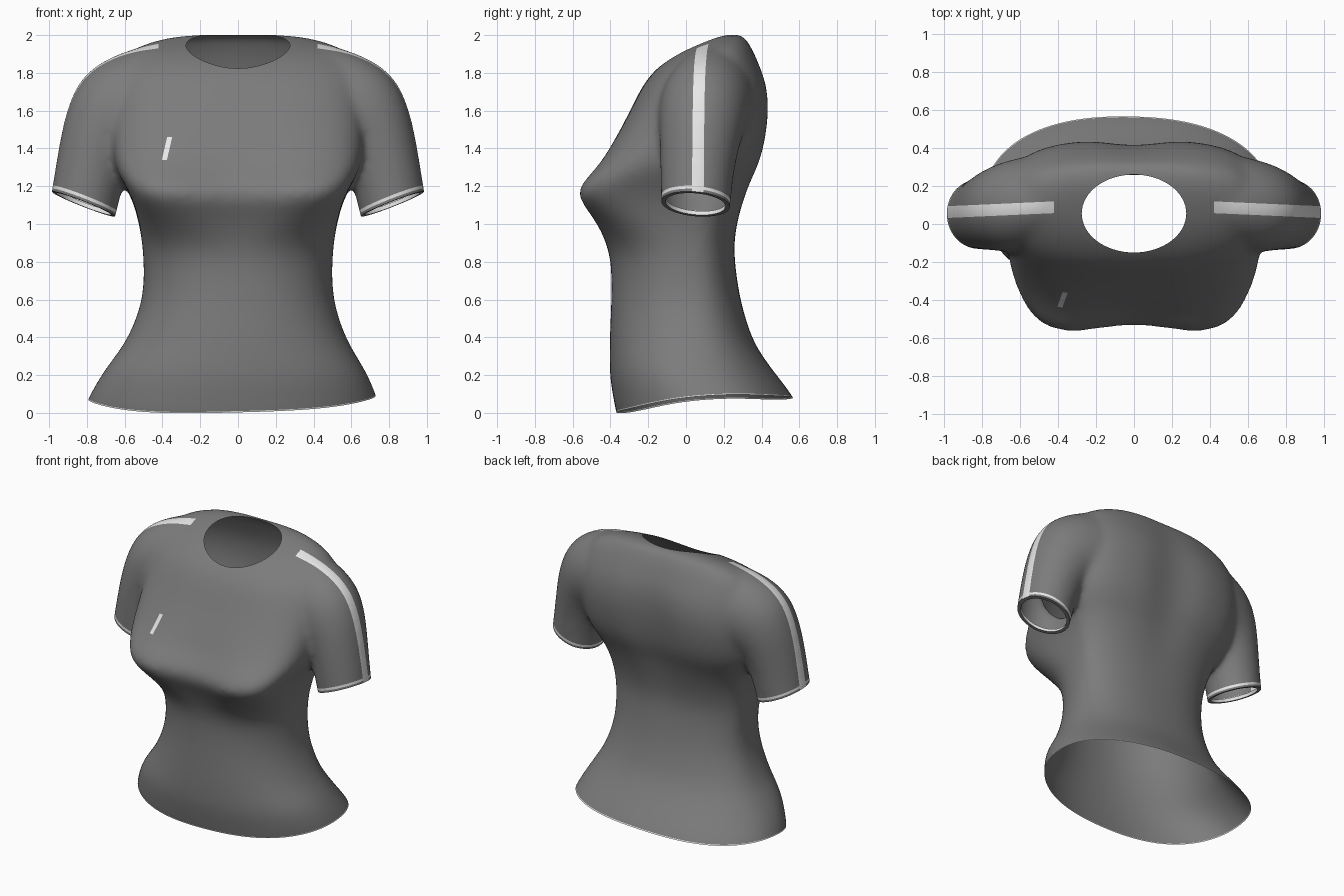
import bpy, bmesh, math
from mathutils import Vector

cube = bpy.data.objects.get("Cube")
if cube:
    bpy.data.objects.remove(cube, do_unlink=True)


def material(name, value):
    m = bpy.data.materials.new(name)
    m.use_nodes = True
    m.diffuse_color = (value, value, value, 1)
    m.node_tree.nodes["Principled BSDF"].inputs["Base Color"].default_value = (value, value, value, 1)
    return m


def make_object(name, bm):
    mesh = bpy.data.meshes.new(name)
    bm.to_mesh(mesh)
    bm.free()
    ob = bpy.data.objects.new(name, mesh)
    bpy.context.scene.collection.objects.link(ob)
    return ob


def loft(bm, rings):
    """Closed skin through a list of equal-length point rings."""
    loops = [[bm.verts.new(p) for p in ring] for ring in rings]
    n = len(loops[0])
    for a, b in zip(loops, loops[1:]):
        for i in range(n):
            j = (i + 1) % n
            bm.faces.new((a[i], a[j], b[j], b[i]))
    bm.faces.new(loops[0][::-1])
    bm.faces.new(loops[-1])


def power(v, n):
    return math.copysign(abs(v) ** (2 / n), v)


# Torso sections: height, half width, front, back
TORSO = [(-.1, .80, -.355, .66), (0, .778, -.37, .615), (.1, .745, -.39, .56), (.2, .70, -.405, .48),
         (.3, .64, -.405, .405), (.4, .575, -.405, .345), (.6, .50, -.395, .285), (.8, .50, -.395, .258),
         (.92, .51, -.435, .257), (1.05, .535, -.52, .287), (1.15, .57, -.595, .32), (1.22, .61, -.56, .347),
         (1.3, .655, -.48, .385), (1.4, .675, -.41, .42), (1.6, .68, -.295, .45), (1.75, .67, -.225, .432),
         (1.84, .645, -.14, .395), (1.91, .59, -.04, .365), (1.96, .48, .07, .335), (1.993, .34, .16, .315),
         (2.003, .2, .2, .285)]


def torso_ring(z, w, front, back, count=44):
    yc = max(.03, (front + back) / 2)
    bust = math.exp(-((z - 1.18) / .17) ** 2)
    upper = math.exp(-((z - 1.5) / .35) ** 2)
    ring = []
    for i in range(count):
        t = 2 * math.pi * i / count
        c, s = math.cos(t), math.sin(t)
        n = 2.2 + 2.7 * bust + upper if s < 0 else 2.3 + upper
        x = w * power(c, n)
        y = yc + power(s, n) * (back - yc if s > 0 else yc - front)
        if s < 0:
            y += .065 * bust * math.exp(-(x / .2) ** 2)
        else:
            y -= .045 * upper * s * math.exp(-(x / .12) ** 2)
        ring.append((x - .028 * max(0, 1 - z / .5), y, z))
    return ring


# Sleeve sections: outer x, z, inner x, z, front, back
SLEEVE = [(.30, 1.97, .28, 1.45, -.02, .35), (.50, 1.95, .36, 1.38, -.10, .37),
          (.70, 1.88, .44, 1.36, -.15, .358), (.84, 1.775, .51, 1.35, -.145, .327),
          (.912, 1.6, .56, 1.33, -.14, .295), (.952, 1.4, .60, 1.23, -.138, .26),
          (.988, 1.17, .65, 1.04, -.133, .233), (1.015, 1.0, .68, .87, -.133, .233)]


def sleeve_ring(side, ox, oz, ix, iz, front, back, count=32):
    ring = []
    for i in range(count):
        t = side * 2 * math.pi * i / count
        c, s = math.cos(t), math.sin(t)
        ring.append((side * ((ox + ix) / 2 + (ox - ix) / 2 * c),
                     (front + back) / 2 + (back - front) / 2 * s,
                     (oz + iz) / 2 + (oz - iz) / 2 * c))
    return ring


bm = bmesh.new()
loft(bm, [torso_ring(*r) for r in TORSO])
for side in (-1, 1):
    loft(bm, [sleeve_ring(side, *r) for r in SLEEVE])
bmesh.ops.recalc_face_normals(bm, faces=bm.faces)
body = make_object("body_form", bm)

# Neck cutter
NECK_Y, NECK_RX, NECK_RY = .055, .275, .205
bm = bmesh.new()
loft(bm, [[(NECK_RX * math.cos(math.tau * i / 64), NECK_Y + NECK_RY * math.sin(math.tau * i / 64), z)
           for i in range(64)] for z in (1.5, 2.4)])
bmesh.ops.recalc_face_normals(bm, faces=bm.faces)
cutter = make_object("neck_cutter", bm)
cutter.hide_render = True

# Blend torso and sleeves into one skin, then cut the neck
body.modifiers.new("round", 'SUBSURF').levels = 2
remesh = body.modifiers.new("blend", 'REMESH')
remesh.mode, remesh.voxel_size = 'VOXEL', .02
soft = body.modifiers.new("soften", 'SMOOTH')
soft.factor, soft.iterations = .5, 14
neck = body.modifiers.new("neck", 'BOOLEAN')
neck.operation, neck.solver, neck.object = 'DIFFERENCE', 'EXACT', cutter

graph = bpy.context.evaluated_depsgraph_get()
skin = bpy.data.meshes.new_from_object(body.evaluated_get(graph))
bm = bmesh.new()
bm.from_mesh(skin)
for ob in (body, cutter):
    bpy.data.objects.remove(ob, do_unlink=True)
for f in bm.faces:
    f.material_index = 0


def picked(rule):
    return [f for f in bm.faces if rule(f.calc_center_median())]


def cut(point, normal, rule):
    faces = picked(rule)
    geom = faces + list({e for f in faces for e in f.edges}) + list({v for f in faces for v in f.verts})
    bmesh.ops.bisect_plane(bm, geom=geom, dist=1e-5, plane_co=point, plane_no=normal)


def paint(rule):
    for f in picked(rule):
        f.material_index = 1


def remove(faces):
    bmesh.ops.delete(bm, geom=faces, context='FACES')


# Open the neck
def on_neck(v):
    r = math.hypot(v.co.x / NECK_RX, (v.co.y - NECK_Y) / NECK_RY)
    return abs(r - 1) < .004 and v.co.z > 1.4


remove([f for f in bm.faces if all(on_neck(v) for v in f.verts)])

# Open the waist, with a thin pale edge that rises towards the side seams
hem_n = Vector((-.025, -.085, 1)).normalized()
hem_p = Vector((0, 0, .034))
low = lambda c: c.z < .4
hem_d = lambda c: (c - hem_p).dot(hem_n)
for d in (0, .007):
    cut(hem_p + hem_n * d, hem_n, low)
remove(picked(lambda c: hem_d(c) < 0))
paint(lambda c: hem_d(c) < .007)
for v in bm.verts:
    if v.co.z < .35:
        v.co.z += .04 * (v.co.x / .75) ** 4 * (1 - v.co.z / .35)

# Open the sleeves, with a pale band and a folded cuff
for side in (-1, 1):
    n = Vector((.39 * side, -.086, -1)).normalized()
    p = Vector((.815 * side, .05, 1.105))
    near = lambda c: c.x * side > .6 and .8 < c.z < 1.3
    dist = lambda c: (c - p).dot(n)
    for d in (0, -.014, -.03):
        cut(p + n * d, n, near)
    remove(picked(lambda c: near(c) and dist(c) > 0))
    paint(lambda c: near(c) and -.03 < dist(c) < -.014)
    rim = [e for e in bm.edges if e.is_boundary and all(near(v.co) and abs(dist(v.co)) < .01 for v in e.verts)]
    for inward, up, colour in ((.13, 0, 0), (0, .022, 1)):
        out = bmesh.ops.extrude_edge_only(bm, edges=rim)["geom"]
        for g in out:
            if isinstance(g, bmesh.types.BMVert):
                g.co += (p - g.co) * inward - n * up
            elif isinstance(g, bmesh.types.BMFace):
                g.material_index = colour
        rim = [g for g in out if isinstance(g, bmesh.types.BMEdge) and g.is_boundary]

# Pale stripe over each shoulder and sleeve, drifting forward towards the cuff
DRIFT, NEAR_EDGE, FAR_EDGE, START = .045, .076, .138, .42
for side in (-1, 1):
    arm = lambda c: c.x * side > .36 and c.z > 1.1 and -.05 < c.y < .2
    cut((START * side, 0, 0), (1, 0, 0), lambda c: arm(c) and c.z > 1.75)
    for y in (NEAR_EDGE, FAR_EDGE):
        cut((0, y, 0), (DRIFT * side, 1, 0), arm)
    bm.normal_update()
    outward = Vector((.75 * side, 0, .66))
    outer = lambda c: c.x * side > START and (c.z > 1.7 or c.x * side > .8) and c.z > 1.15
    for f in picked(lambda c: arm(c) and outer(c) and NEAR_EDGE < c.y + DRIFT * c.x * side < FAR_EDGE):
        if f.normal.dot(outward) > .3:
            f.material_index = 1

# Small slanted mark on the chest
chest = lambda c: -.5 < c.x < -.25 and 1.28 < c.z < 1.52 and c.y < -.15
for z in (1.34, 1.46):
    cut((0, 0, z), (0, 0, 1), chest)
for x in (-.403, -.376):
    cut((x, 0, 1.34), (1, 0, -.23), chest)
paint(lambda c: chest(c) and 1.34 < c.z < 1.46 and 0 < c.x + .403 - (c.z - 1.34) * .23 < .027)

# Finished garment
shirt = make_object("shirt", bm)
shirt.data.materials.append(material("dark_grey_cloth", .2))
shirt.data.materials.append(material("pale_trim", .8))
bpy.ops.object.select_all(action='DESELECT')
shirt.select_set(True)
bpy.context.view_layer.objects.active = shirt
bpy.ops.object.shade_smooth_by_angle(angle=math.radians(40))
